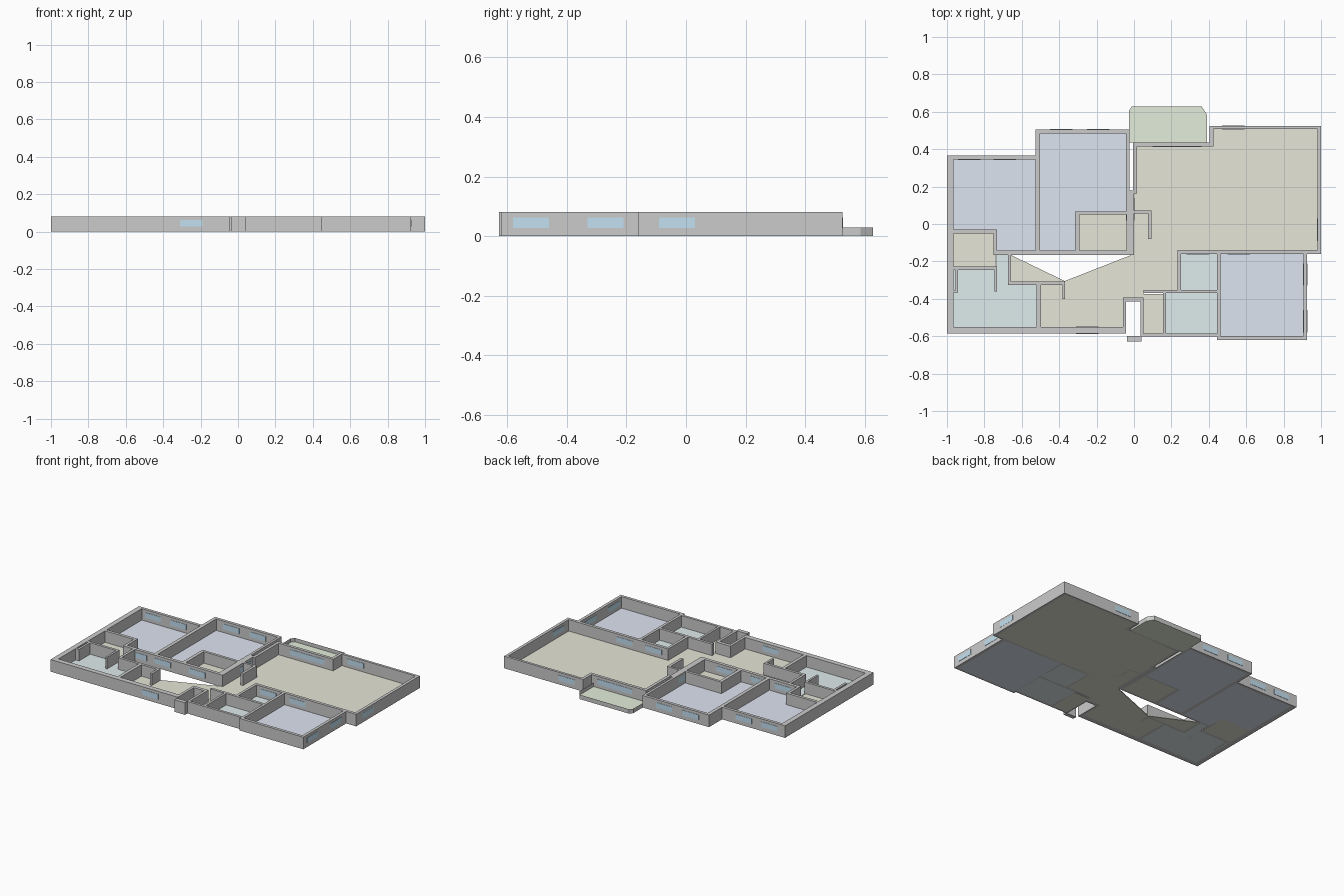
import bpy, bmesh
from mathutils import Matrix

H = 0.082          # wall height
FT = 0.004         # floor thickness


def material(name, rgb):
    m = bpy.data.materials.new(name)
    m.diffuse_color = (*rgb, 1)
    return m


BEIGE = material("beige_floor", (0.80, 0.79, 0.68))
BLUE = material("blue_floor", (0.73, 0.78, 0.88))
TEAL = material("teal_floor", (0.74, 0.84, 0.84))
GREEN = material("green_floor", (0.77, 0.85, 0.71))
GLASS = material("glass", (0.55, 0.75, 0.88))


def finish(name, bm, mat=None):
    bmesh.ops.recalc_face_normals(bm, faces=bm.faces)
    me = bpy.data.meshes.new(name)
    bm.to_mesh(me)
    bm.free()
    ob = bpy.data.objects.new(name, me)
    bpy.context.collection.objects.link(ob)
    if mat:
        me.materials.append(mat)
    return ob


def boxes(name, rects, z0=0.0, z1=H, mat=None):
    """One object made of upright boxes, each given as x0, x1, y0, y1."""
    bm = bmesh.new()
    for x0, x1, y0, y1 in rects:
        mtx = (Matrix.Translation(((x0 + x1) / 2, (y0 + y1) / 2, (z0 + z1) / 2))
               @ Matrix.Diagonal((x1 - x0, y1 - y0, z1 - z0, 1)))
        bmesh.ops.create_cube(bm, size=1, matrix=mtx)
    return finish(name, bm, mat)


def floor(name, pts, mat):
    bm = bmesh.new()
    face = bm.faces.new([bm.verts.new((x, y, 0)) for x, y in pts])
    new = bmesh.ops.extrude_face_region(bm, geom=[face], use_keep_orig=True)["geom"]
    for v in new:
        if isinstance(v, bmesh.types.BMVert):
            v.co.z = FT
    return finish(name, bm, mat)


def rect(x0, x1, y0, y1):
    return [(x0, y0), (x1, y0), (x1, y1), (x0, y1)]


# Left wing: outer walls and the two bedrooms
boxes("left_bedroom_walls", [
    (-1, -0.965, -0.585, 0.365), (-1, -0.505, 0.345, 0.365),
    (-0.527, -0.503, -0.16, 0.505), (-0.75, 0.0, -0.165, -0.143),
    (-0.527, -0.025, 0.485, 0.505), (-0.042, -0.025, 0.06, 0.505)])
# Walk-in closets
boxes("left_closet_walls", [
    (-0.965, -0.732, -0.05, -0.03), (-0.75, -0.732, -0.165, -0.03),
    (-0.965, -0.732, -0.245, -0.228), (-0.745, -0.732, -0.36, -0.23)])
boxes("centre_closet_walls", [
    (-0.315, -0.025, 0.05, 0.068), (-0.315, -0.292, -0.16, 0.068),
    (-0.04, 0.0, -0.165, 0.175)])
# Left bathroom and study
boxes("left_bath_walls", [
    (-0.955, -0.94, -0.36, -0.24), (-0.97, -0.94, -0.365, -0.352),
    (-0.675, -0.658, -0.325, -0.15), (-0.675, -0.37, -0.325, -0.307),
    (-0.383, -0.368, -0.4, -0.307), (-0.52, -0.498, -0.56, -0.32)])
boxes("front_wall", [(-1, -0.045, -0.585, -0.55)])
# Entrance niche
boxes("entrance_walls", [
    (-0.06, 0.05, -0.415, -0.392), (-0.06, -0.042, -0.585, -0.392),
    (0.035, 0.052, -0.6, -0.392), (-0.038, 0.04, -0.627, -0.6)])
# Living room
boxes("living_room_walls", [
    (-0.005, 0.015, 0.17, 0.435), (-0.005, 0.425, 0.415, 0.435),
    (0.405, 0.425, 0.415, 0.525), (0.405, 1.0, 0.508, 0.525),
    (0.98, 1.0, -0.16, 0.525), (0.232, 1.0, -0.16, -0.14),
    (-0.025, 0.015, 0.163, 0.178), (-0.025, 0.093, 0.057, 0.072),
    (0.075, 0.093, -0.08, 0.072)])
# Right wing: bathrooms and bedroom
boxes("right_bath_walls", [
    (0.232, 0.25, -0.37, -0.14), (0.05, 0.46, -0.37, -0.352),
    (0.155, 0.17, -0.6, -0.36), (0.035, 0.46, -0.602, -0.585)])
boxes("right_bedroom_walls", [
    (0.445, 0.463, -0.62, -0.14), (0.905, 0.925, -0.62, -0.14),
    (0.445, 0.925, -0.62, -0.6)])

# Floors
floor("left_bedroom_floor", [(-0.97, 0.35), (-0.97, -0.04), (-0.74, -0.04),
      (-0.74, -0.15), (-0.52, -0.15), (-0.52, 0.35)], BLUE)
floor("centre_bedroom_floor", [(-0.51, 0.49), (-0.51, -0.15), (-0.305, -0.15),
      (-0.305, 0.06), (-0.035, 0.06), (-0.035, 0.49)], BLUE)
floor("right_bedroom_floor", rect(0.455, 0.91, -0.605, -0.15), BLUE)
floor("left_closet_floor", rect(-0.97, -0.74, -0.235, -0.04), BEIGE)
floor("centre_closet_floor", rect(-0.3, -0.035, -0.15, 0.055), BEIGE)
floor("front_closet_floor", rect(0.05, 0.16, -0.585, -0.375), BEIGE)
floor("left_bath_floor", [(-0.97, -0.24), (-0.97, -0.555), (-0.51, -0.555),
      (-0.51, -0.315), (-0.67, -0.315), (-0.67, -0.16), (-0.735, -0.16),
      (-0.735, -0.24)], TEAL)
floor("upper_bath_floor", rect(0.245, 0.45, -0.355, -0.155), TEAL)
floor("lower_bath_floor", rect(0.165, 0.45, -0.585, -0.37), TEAL)
floor("living_and_hall_floor", [
    (-0.66, -0.165), (-0.37, -0.305), (0, -0.16), (0, 0.425), (0.41, 0.425),
    (0.41, 0.515), (0.985, 0.515), (0.985, -0.145), (0.235, -0.145),
    (0.235, -0.36), (0.05, -0.36), (0.05, -0.4), (-0.05, -0.4),
    (-0.05, -0.555), (-0.505, -0.555), (-0.505, -0.32), (-0.66, -0.32)], BEIGE)

# Balcony: floor and thin parapet
rim = [(-0.028, 0.435), (-0.028, 0.605), (-0.012, 0.627), (0.363, 0.627),
       (0.39, 0.585), (0.39, 0.435)]
floor("balcony_floor", rim, GREEN)
bm = bmesh.new()
low = [bm.verts.new((x, y, 0)) for x, y in rim]
top = [bm.verts.new((x, y, 0.03)) for x, y in rim]
for i in range(len(rim) - 1):
    bm.faces.new((low[i], low[i + 1], top[i + 1], top[i]))
finish("balcony_parapet", bm)

# Windows: panes standing just proud of both wall faces
E, W = 0.002, 0.06
along_x = [(-0.88, 0.345, 0.365), (-0.69, 0.345, 0.365), (-0.39, 0.485, 0.505),
           (-0.19, 0.485, 0.505), (0.53, 0.508, 0.525), (-0.25, -0.585, -0.55),
           (-0.63, -0.165, -0.143), (-0.45, -0.165, -0.143),
           (-0.19, -0.165, -0.143), (0.34, -0.16, -0.14), (0.56, -0.16, -0.14)]
along_y = [(-0.52, 0.905, 0.925), (-0.27, 0.905, 0.925), (-0.03, 0.98, 1.0),
           (0.08, -0.04, 0.0)]
panes = [(x - W, x + W, a - E, b + E) for x, a, b in along_x]
panes += [(a - E, min(b + E, 1.001), y - W, y + W) for y, a, b in along_y]
panes.append((0.1, 0.36, 0.415 - E, 0.435 + E))
boxes("windows", panes, 0.027, 0.063, GLASS)
